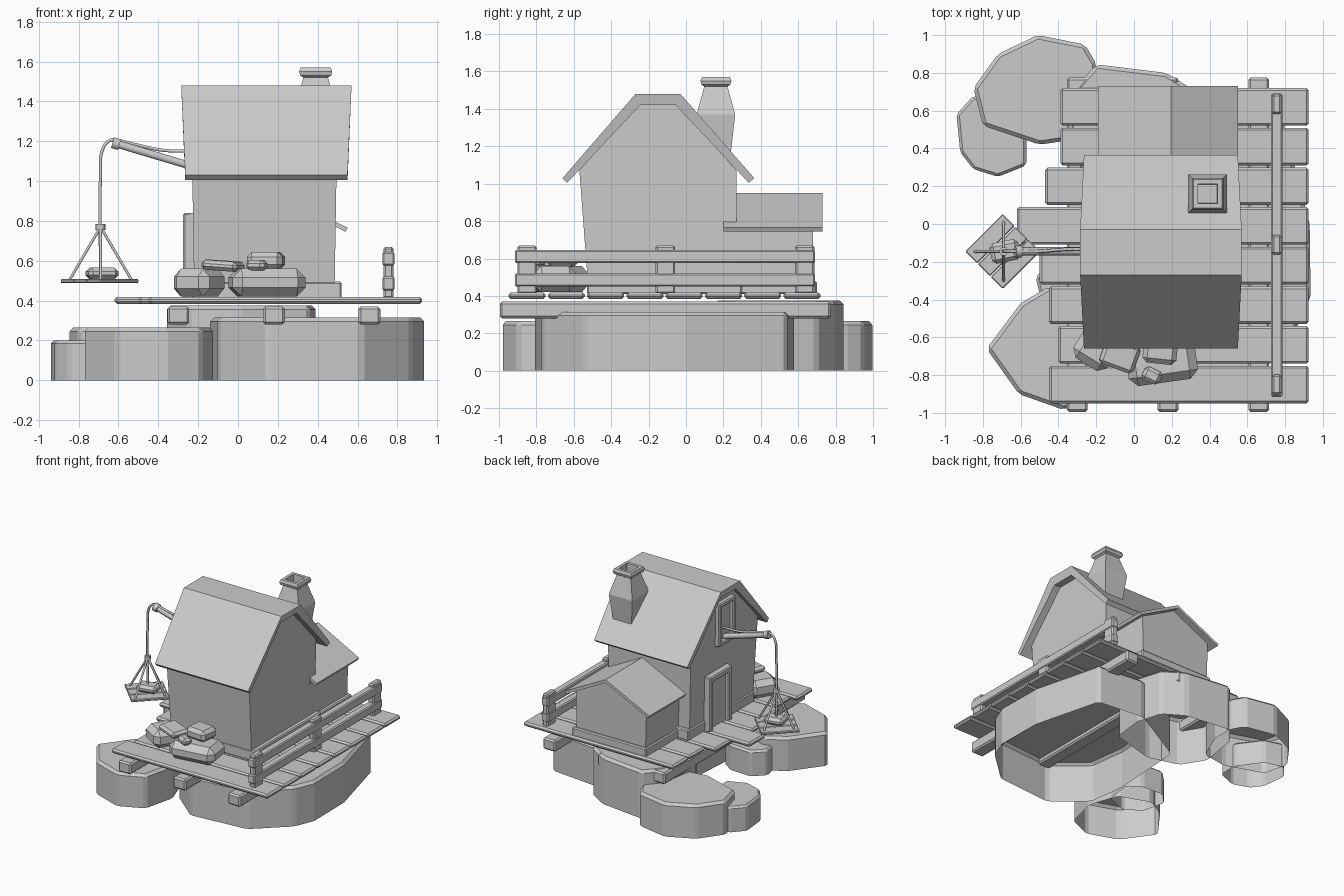
import bpy, bmesh
from math import radians
from mathutils import Vector

cube = bpy.data.objects.get("Cube")
if cube:
    bpy.data.objects.remove(cube, do_unlink=True)

grey = bpy.data.materials.new("plain grey")
grey.use_nodes = True
grey.diffuse_color = (0.6, 0.6, 0.6, 1)
grey.node_tree.nodes["Principled BSDF"].inputs["Base Color"].default_value = (0.6, 0.6, 0.6, 1)


def add_object(name, data):
    ob = bpy.data.objects.new(name, data)
    bpy.context.collection.objects.link(ob)
    data.materials.append(grey)
    return ob


def bevel(ob, width, segments=1):
    mod = ob.modifiers.new("bevel", 'BEVEL')
    mod.width = width
    mod.segments = segments
    mod.limit_method = 'ANGLE'
    mod.angle_limit = radians(25)


def box(name, x, y, z, soft=0.008, turn=0, tilt=0):
    """Box from (min, max) ranges, turned about its own centre."""
    bm = bmesh.new()
    bmesh.ops.create_cube(bm, size=1)
    mesh = bpy.data.meshes.new(name)
    bmesh.ops.scale(bm, vec=(x[1] - x[0], y[1] - y[0], z[1] - z[0]), verts=bm.verts)
    bm.to_mesh(mesh)
    bm.free()
    ob = add_object(name, mesh)
    ob.location = ((x[0] + x[1]) / 2, (y[0] + y[1]) / 2, (z[0] + z[1]) / 2)
    ob.rotation_euler = (0, radians(tilt), radians(turn))
    if soft:
        bevel(ob, soft)
    return ob


def prism(name, outline, axis, start, end, soft=0, open_base=False):
    """Extrude a 2D outline along an axis."""
    def place(p, t):
        return {'x': (t, *p), 'y': (p[0], t, p[1]), 'z': (*p, t)}[axis]
    bm = bmesh.new()
    a = [bm.verts.new(place(p, start)) for p in outline]
    b = [bm.verts.new(place(p, end)) for p in outline]
    bm.faces.new(b)
    if not open_base:
        bm.faces.new(a[::-1])
    for i in range(len(a)):
        j = (i + 1) % len(a)
        bm.faces.new((a[i], a[j], b[j], b[i]))
    bmesh.ops.recalc_face_normals(bm, faces=bm.faces)
    mesh = bpy.data.meshes.new(name)
    bm.to_mesh(mesh)
    bm.free()
    ob = add_object(name, mesh)
    if soft:
        bevel(ob, soft)
    return ob


def rope(name, points, radius=0.009, smooth=False):
    curve = bpy.data.curves.new(name, 'CURVE')
    curve.dimensions = '3D'
    curve.bevel_depth = radius
    curve.bevel_resolution = 1
    curve.use_fill_caps = True
    spline = curve.splines.new('BEZIER')
    spline.bezier_points.add(len(points) - 1)
    spline.resolution_u = 5 if smooth else 1
    for bp, p in zip(spline.bezier_points, points):
        bp.co = p
        bp.handle_left_type = bp.handle_right_type = 'AUTO' if smooth else 'VECTOR'
    return add_object(name, curve)


# Rocks, open underneath
prism("main_rock", [(0.15, -0.81), (0.62, -0.77), (0.87, -0.54), (0.935, -0.38), (0.93, 0.0),
                    (0.79, 0.54), (0.4, 0.58), (-0.1, 0.3), (-0.14, -0.3), (-0.1, -0.6)],
      'z', 0, 0.315, 0.02, True)
prism("back_rock", [(-0.36, 0.4), (-0.31, 0.72), (-0.2, 0.845), (0.17, 0.8), (0.33, 0.7),
                    (0.39, 0.5), (0.36, 0.25), (0.0, 0.15), (-0.25, 0.22)],
      'z', 0, 0.375, 0.02, True)
prism("front_rock", [(-0.78, -0.66), (-0.61, -0.9), (-0.37, -0.985), (-0.18, -0.9), (-0.12, -0.65),
                     (-0.2, -0.42), (-0.45, -0.33), (-0.6, -0.42)],
      'z', 0, 0.265, 0.02, True)
prism("rear_rock", [(-0.85, 0.72), (-0.8, 0.52), (-0.5, 0.42), (-0.3, 0.45), (-0.2, 0.68),
                    (-0.2, 0.85), (-0.26, 0.95), (-0.51, 1.0), (-0.72, 0.9)],
      'z', 0, 0.265, 0.02, True)
prism("low_rear_rock", [(-0.94, 0.58), (-0.92, 0.38), (-0.85, 0.29), (-0.72, 0.25), (-0.57, 0.31),
                        (-0.57, 0.46), (-0.7, 0.64), (-0.85, 0.68)],
      'z', 0, 0.2, 0.015, True)
prism("low_middle_rock", [(-0.15, -0.27), (-0.25, -0.2), (-0.43, -0.19), (-0.52, -0.28),
                          (-0.48, -0.46), (-0.35, -0.55), (-0.18, -0.48)],
      'z', 0, 0.2, 0.015, True)

# Deck: beams and uneven planks
for x in (-0.3, 0.18, 0.66):
    box("deck_beam", (x - 0.055, x + 0.055), (-0.995, 0.775), (0.28, 0.37), 0.012)
plank_ends = (-0.45, -0.4, -0.45, -0.5, -0.62, -0.47, -0.39, -0.39)
for i, end in enumerate(plank_ends):
    y = -0.85 + 0.21 * i
    box("deck_plank", (end, 0.925), (y - 0.099, y + 0.099), (0.384, 0.418), 0.012)

# Fence
for y in (-0.85, -0.11, 0.635):
    box("fence_post", (0.73, 0.78), (y - 0.052, y + 0.052), (0.41, 0.67), 0.01)
for z in (0.45, 0.575):
    box("fence_rail", (0.725, 0.785), (-0.915, 0.69), (z, z + 0.07), 0.008)

# House walls, slightly narrower at the foot
walls = prism("house_walls", [(-0.52, 0.41), (0.27, 0.41), (0.27, 1.07), (-0.05, 1.43),
                              (-0.25, 1.43), (-0.57, 1.07)], 'x', -0.23, 0.495)
for v in walls.data.vertices:
    if v.co.z < 0.5:
        v.co.x = 0.133 + (v.co.x - 0.133) * 0.97
box("house_footing", (-0.23, 0.52), (-0.53, 0.3), (0.41, 0.495))

# House roof with a flared ridge
roof = prism("house_roof", [(-0.66, 1.03), (-0.27, 1.48), (-0.03, 1.48), (0.365, 1.03),
                            (0.335, 1.005), (-0.055, 1.42), (-0.245, 1.42), (-0.635, 1.005)],
             'x', -0.265, 0.55)
for v in roof.data.vertices:
    if v.co.z > 1.45:
        v.co.x += 0.02 if v.co.x > 0 else -0.02

# Chimney: stacked square rings, hollow at the top
rings = [(0.07, 1.08), (0.103, 1.37), (0.062, 1.52), (0.078, 1.53), (0.083, 1.55),
         (0.075, 1.57), (0.052, 1.57), (0.05, 1.5)]
bm = bmesh.new()
loops = [[bm.verts.new((0.39 + sx * r, 0.16 + sy * r, z))
          for sx, sy in ((-1, -1), (1, -1), (1, 1), (-1, 1))] for r, z in rings]
for low, high in zip(loops, loops[1:]):
    for i in range(4):
        j = (i + 1) % 4
        bm.faces.new((low[i], low[j], high[j], high[i]))
bm.faces.new(loops[-1])
bm.faces.new(loops[0][::-1])
mesh = bpy.data.meshes.new("chimney")
bm.to_mesh(mesh)
bm.free()
add_object("chimney", mesh)

# Rear shed
prism("shed_walls", [(-0.12, 0.41), (0.48, 0.41), (0.49, 0.78), (0.185, 0.93), (-0.13, 0.78)],
      'y', 0.2, 0.68)
box("shed_footing", (-0.14, 0.51), (0.25, 0.7), (0.41, 0.48))
prism("shed_roof", [(-0.19, 0.765), (0.195, 0.95), (0.55, 0.765), (0.54, 0.745),
                    (0.195, 0.925), (-0.18, 0.745)], 'y', 0.2, 0.73)


# Framed openings on the right wall
def framed_opening(name, y, z, x, bar):
    side = (x - 0.03, x + 0.03)
    box(name + "_panel", (x, x + 0.03), y, z, 0)
    for edge in (y[0], y[1] - bar):
        box(name + "_jamb", side, (edge, edge + bar), z)
    box(name + "_lintel", side, y, (z[1] - bar, z[1]))


framed_opening("door", (-0.19, 0.09), (0.41, 0.84), -0.245, 0.045)
framed_opening("loft_hatch", (-0.25, -0.04), (1.04, 1.37), -0.235, 0.035)
box("loft_sill", (-0.265, -0.205), (-0.25, -0.04), (1.03, 1.065))

# Hoist arm, guy rope and hanging rope
arm_y = -0.145
rope("hoist_arm", [(-0.2, arm_y, 1.065), (-0.62, arm_y, 1.19)], 0.022)
rope("arm_collar", [(-0.595, arm_y, 1.183), (-0.63, arm_y, 1.193)], 0.032)
rope("guy_rope", [(-0.2, arm_y + 0.01, 1.15), (-0.38, arm_y + 0.01, 1.155),
                  (-0.5, arm_y, 1.18), (-0.62, arm_y, 1.21)], 0.009, True)
rope("hanging_rope", [(-0.61, arm_y, 1.21), (-0.65, arm_y, 1.2), (-0.683, arm_y, 1.15),
                      (-0.69, arm_y, 1.05), (-0.69, arm_y, 0.5)], 0.009, True)
rope("rope_knot", [(-0.69, arm_y, 0.755), (-0.69, arm_y, 0.785)], 0.025)

# Hanging pallet with slings
hook = Vector((-0.69, arm_y, 0.77))
for dx, dy in ((1, 0), (-1, 0), (0, 1), (0, -1)):
    foot = Vector((-0.69 + 0.155 * dx, arm_y + 0.155 * dy, 0.505))
    rope("sling", [hook, foot], 0.008)
for i in (-1, 0, 1):
    off = i * 0.0955 * 0.707
    board = box("pallet_board", (-0.835 + off, -0.555 + off),
                (arm_y - 0.045 - off, arm_y + 0.045 - off), (0.488, 0.508), 0.005, 45)
box("pallet_stone", (-0.76, -0.605), (-0.2, -0.09), (0.508, 0.565), 0.02, 12)

# Stone pile by the front wall
box("large_stone", (-0.04, 0.33), (-0.84, -0.6), (0.42, 0.56), 0.045, 8)
box("left_stone", (-0.3, -0.09), (-0.76, -0.54), (0.42, 0.56), 0.04, -32)
box("flat_stone", (-0.17, 0.02), (-0.77, -0.62), (0.55, 0.6), 0.018, -20, 4)
box("top_stone", (0.05, 0.23), (-0.74, -0.58), (0.555, 0.645), 0.025, -6)
box("small_stone", (0.045, 0.145), (-0.84, -0.765), (0.55, 0.605), 0.018, -25)
